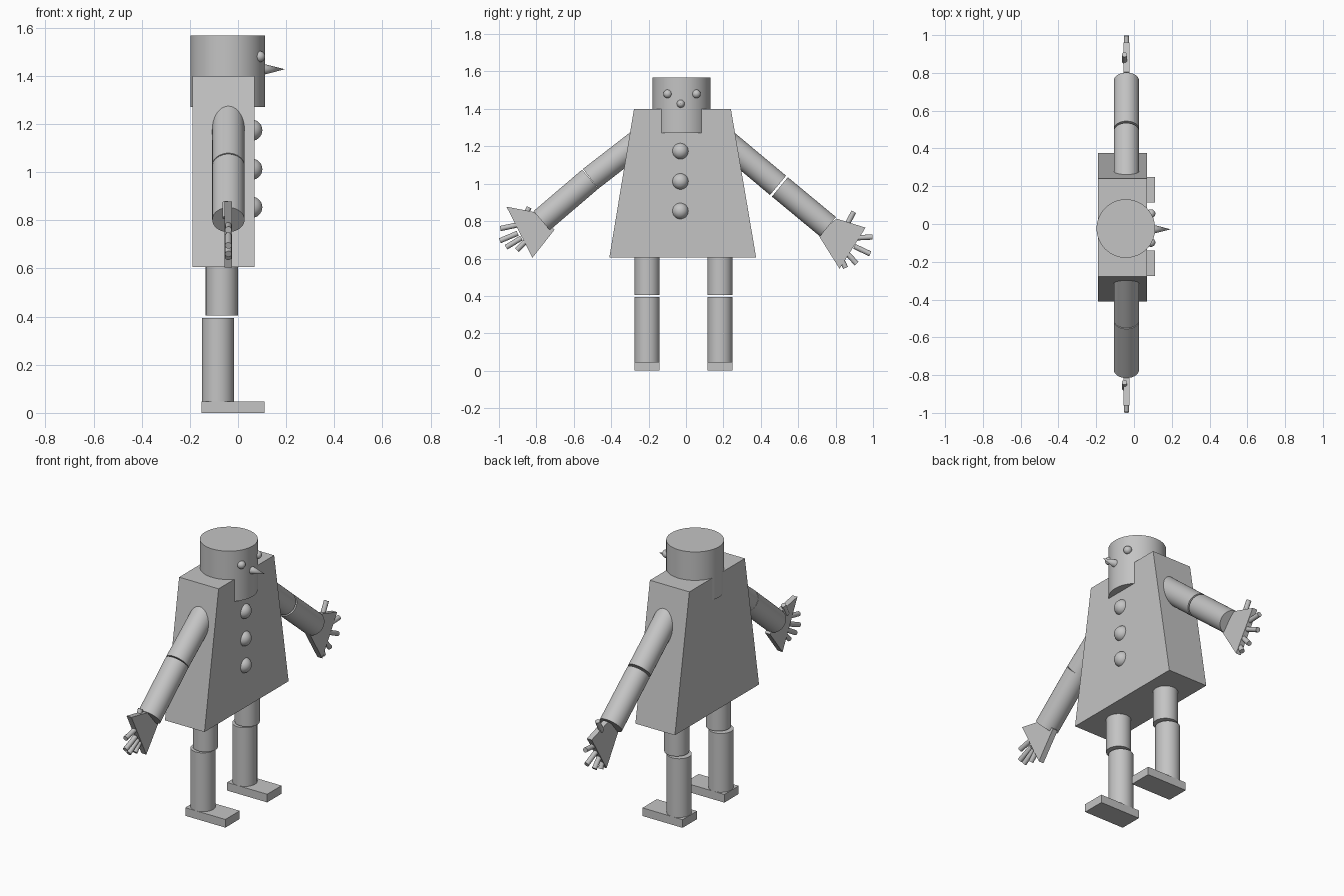
import bpy, bmesh
from mathutils import Vector

if "Cube" in bpy.data.objects:
    bpy.data.objects.remove(bpy.data.objects["Cube"], do_unlink=True)

grey = bpy.data.materials.new("plain grey")
grey.use_nodes = True
grey.diffuse_color = (0.55, 0.55, 0.55, 1)
grey.node_tree.nodes["Principled BSDF"].inputs["Base Color"].default_value = grey.diffuse_color


def finish(name, smooth=True):
    ob = bpy.context.object
    ob.name = name
    ob.data.materials.append(grey)
    if smooth:
        bpy.ops.object.shade_smooth_by_angle(angle=0.7)
    return ob


def rod(name, a, b, r, tip=None, sides=40):
    """Cylinder or cone running from point a to point b."""
    a, b = Vector(a), Vector(b)
    bpy.ops.mesh.primitive_cone_add(
        vertices=sides, radius1=r, radius2=r if tip is None else tip, depth=(b - a).length,
        location=(a + b) / 2, rotation=(b - a).to_track_quat('Z', 'Y').to_euler())
    finish(name)


def ball(name, at, r):
    bpy.ops.mesh.primitive_uv_sphere_add(segments=32, ring_count=16, radius=r, location=at)
    finish(name)


def slab(name, outline, x0, x1):
    """Extrude an outline of (y, z) points from x0 to x1."""
    bm = bmesh.new()
    face = bm.faces.new([bm.verts.new((x0, y, z)) for y, z in outline])
    ext = bmesh.ops.extrude_face_region(bm, geom=[face])["geom"]
    bmesh.ops.translate(bm, vec=(x1 - x0, 0, 0),
                        verts=[v for v in ext if isinstance(v, bmesh.types.BMVert)])
    bmesh.ops.recalc_face_normals(bm, faces=bm.faces)
    mesh = bpy.data.meshes.new(name)
    bm.to_mesh(mesh)
    bm.free()
    ob = bpy.data.objects.new(name, mesh)
    bpy.context.collection.objects.link(ob)
    mesh.materials.append(grey)


# Tapered body and drum head
slab("body", [(-0.41, 0.605), (0.375, 0.605), (0.24, 1.4), (-0.278, 1.4)], -0.19, 0.068)
rod("head", (-0.043, -0.024, 1.27), (-0.043, -0.024, 1.568), 0.155, sides=64)

# Face and buttons
rod("nose", (0.1, -0.028, 1.427), (0.195, -0.028, 1.427), 0.024, tip=0)
for side, y in (("right", -0.098), ("left", 0.055)):
    ball(side + "_eye", (0.09, y, 1.48), 0.023)
for i, z in enumerate((1.174, 1.012, 0.854)):
    ball(f"button_{i + 1}", (0.057, -0.03, z), 0.044)

# Legs and feet
for side, y in (("right", -0.208), ("left", 0.182)):
    rod(side + "_upper_leg", (-0.067, y, 0.405), (-0.067, y, 0.62), 0.067)
    rod(side + "_lower_leg", (-0.083, y, 0.04), (-0.083, y, 0.395), 0.067)
    slab(side + "_foot", [(y - 0.067, 0), (y + 0.067, 0), (y + 0.067, 0.048), (y - 0.067, 0.048)],
         -0.152, 0.11)

# Arms: shoulder, elbow, wrist as (y, z); then palm outline and finger ends
arms = {
    "left": dict(
        joints=[(0.2, 1.235), (0.497, 0.987), (0.759, 0.77)], gap=0.013,
        palm=[(0.805, 0.813), (0.96, 0.765), (0.821, 0.545), (0.703, 0.733)],
        fingers=[((0.86, 0.78), (0.897, 0.85)), ((0.9, 0.71), (0.997, 0.715)),
                 ((0.9, 0.665), (0.985, 0.625)), ((0.86, 0.63), (0.912, 0.572)),
                 ((0.83, 0.6), (0.853, 0.55))]),
    "right": dict(
        joints=[(-0.24, 1.235), (-0.511, 1.025), (-0.772, 0.802)], gap=0.003,
        palm=[(-0.794, 0.845), (-0.96, 0.877), (-0.821, 0.604), (-0.703, 0.754)],
        fingers=[((-0.87, 0.81), (-0.838, 0.874)), ((-0.9, 0.78), (-0.993, 0.76)),
                 ((-0.9, 0.735), (-0.995, 0.695)), ((-0.88, 0.71), (-0.962, 0.66)),
                 ((-0.86, 0.69), (-0.905, 0.645))]),
}
ARM_X, HAND_X = -0.04, -0.04
for side, arm in arms.items():
    shoulder, elbow, wrist = [Vector((ARM_X, y, z)) for y, z in arm["joints"]]
    half_gap = (wrist - elbow).normalized() * arm["gap"] / 2
    rod(side + "_upper_arm", shoulder, elbow - half_gap, 0.067)
    rod(side + "_lower_arm", elbow + half_gap, wrist, 0.067)
    slab(side + "_hand", arm["palm"], HAND_X - 0.016, HAND_X + 0.016)
    for i, (a, b) in enumerate(arm["fingers"]):
        x = HAND_X - (0.01 if i == 0 else 0)
        rod(f"{side}_finger_{i + 1}", (x, *a), (x, *b), 0.014, sides=20)
